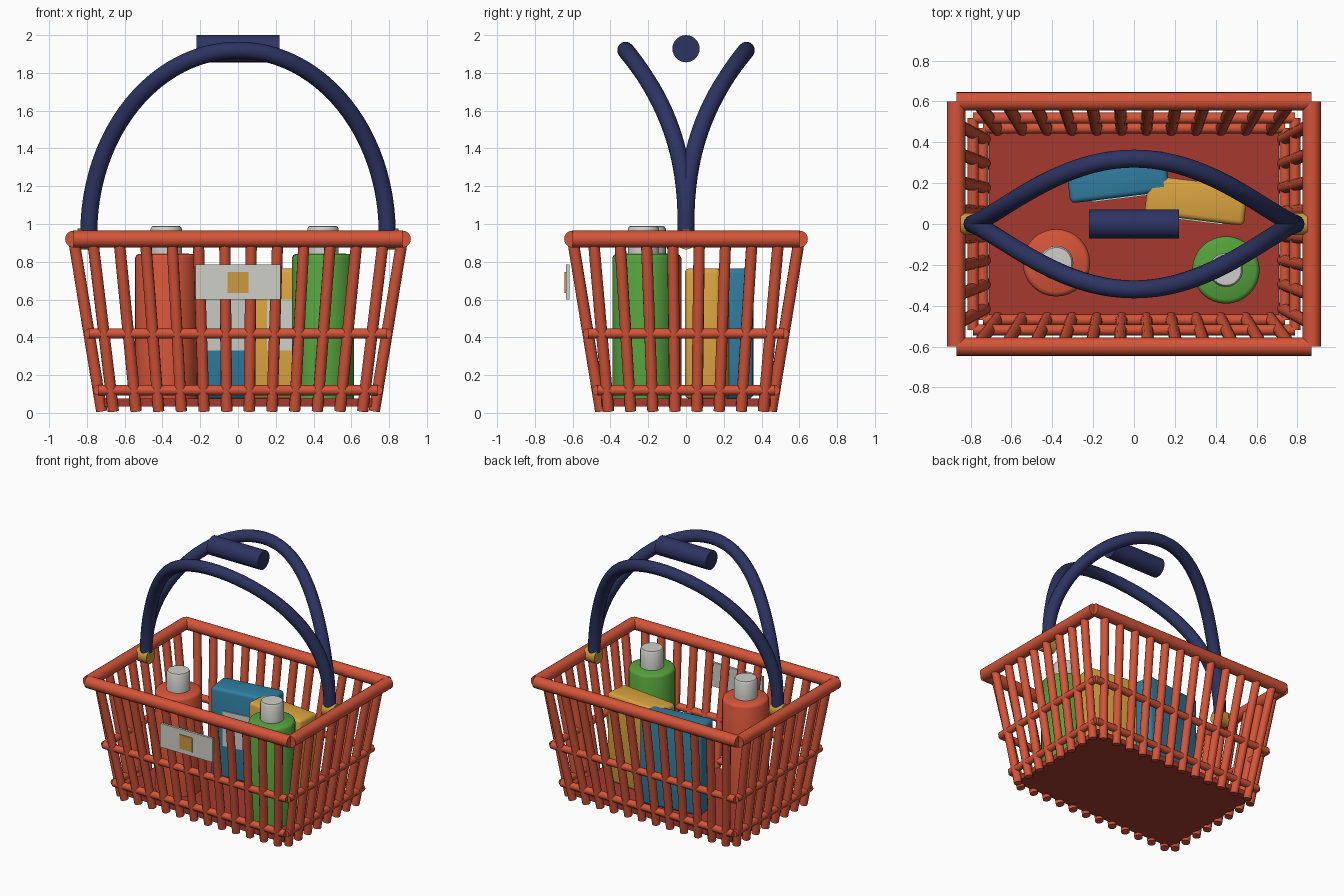
import bpy, bmesh, math
from mathutils import Matrix, Vector

cube = bpy.data.objects.get("Cube")
if cube:
    bpy.data.objects.remove(cube, do_unlink=True)


def material(name, rgb):
    m = bpy.data.materials.new(name)
    m.use_nodes = True
    m.diffuse_color = (*rgb, 1)
    m.node_tree.nodes["Principled BSDF"].inputs["Base Color"].default_value = (*rgb, 1)
    return m


RED = material("basket red", (0.66, 0.09, 0.04))
DARK = material("floor red", (0.38, 0.042, 0.028))
NAVY = material("handle navy", (0.026, 0.034, 0.12))
GOLD = material("hinge gold", (0.60, 0.32, 0.05))
WHITE = material("label white", (0.62, 0.62, 0.58))
BLUE = material("box blue", (0.03, 0.21, 0.36))
YELLOW = material("box yellow", (0.70, 0.37, 0.05))
GREEN = material("bottle green", (0.09, 0.36, 0.045))


def finish(name, bm, mat):
    mesh = bpy.data.meshes.new(name)
    bm.to_mesh(mesh)
    bm.free()
    mesh.materials.append(mat)
    ob = bpy.data.objects.new(name, mesh)
    bpy.context.collection.objects.link(ob)
    bpy.ops.object.select_all(action='DESELECT')
    ob.select_set(True)
    bpy.context.view_layer.objects.active = ob
    bpy.ops.object.shade_smooth_by_angle(angle=math.radians(40))
    return ob


def add_rod(bm, a, b, r, sides=12):
    a, b = Vector(a), Vector(b)
    d = b - a
    m = Matrix.Translation((a + b) / 2) @ d.to_track_quat('Z', 'Y').to_matrix().to_4x4()
    bmesh.ops.create_cone(bm, cap_ends=True, segments=sides, radius1=r, radius2=r,
                          depth=d.length, matrix=m)


def rods(name, pairs, r, mat, sides=12):
    bm = bmesh.new()
    for a, b in pairs:
        add_rod(bm, a, b, r, sides)
    return finish(name, bm, mat)


def block(name, loc, size, mat, turn=0, bevel=0):
    bm = bmesh.new()
    bmesh.ops.create_cube(bm, size=1, matrix=Matrix.Diagonal((*size, 1)))
    if bevel:
        bmesh.ops.bevel(bm, geom=bm.edges[:], offset=bevel, segments=3,
                        profile=0.5, affect='EDGES')
    ob = finish(name, bm, mat)
    ob.location = loc
    ob.rotation_euler.z = math.radians(turn)
    return ob


# Basket walls: half width and half depth grow with height
TOP = 0.92


def wall(z):
    t = z / TOP
    return 0.72 + 0.15 * t, 0.45 + 0.15 * t


def ring(z):
    w, d = wall(z)
    return ([((-w, s * d, z), (w, s * d, z)) for s in (-1, 1)]
            + [((s * w, -d, z), (s * w, d, z)) for s in (-1, 1)])


# Rim, two hoops and the floor
rods("rim", ring(TOP), 0.045, RED, 20)
rods("middle_hoop", ring(0.42), 0.027, RED)
rods("lower_hoop", ring(0.12), 0.027, RED)
block("floor", (0, 0, 0.055), (1.42, 0.90, 0.04), DARK)

# Slats, leaning outward to the rim
(bw, bd), (tw, td) = wall(0.01), wall(TOP)
for s, long_name, short_name in ((-1, "front_slats", "right_slats"), (1, "back_slats", "left_slats")):
    pairs = []
    for i in range(12):
        f = i / 11 * 2 - 1
        pairs.append(((0.66 * f, s * bd, 0.01), (0.77 * f, s * td, TOP)))
    rods(long_name, pairs, 0.03, RED)
    pairs = []
    for i in range(8):
        f = i / 7 * 2 - 1
        pairs.append(((s * bw, 0.41 * f, 0.01), (s * tw, 0.49 * f, TOP)))
    rods(short_name, pairs, 0.03, RED)

# Hinges
rods("hinges", [((s * 0.75, 0, TOP), (s * 0.85, 0, TOP)) for s in (-1, 1)], 0.055, GOLD, 20)


# Two bowed handles, swept tubes leaning apart
def handle(name, side):
    bm = bmesh.new()
    steps, sides, r = 48, 14, 0.045
    path = []
    for i in range(steps + 1):
        a = math.pi * i / steps
        s = math.sin(a)
        path.append(Vector((-0.79 * math.cos(a), side * 0.32 * s ** 2.5, 0.95 + 0.97 * s)))
    loops = []
    for i, p in enumerate(path):
        t = (path[min(i + 1, steps)] - path[max(i - 1, 0)]).normalized()
        u = t.cross(Vector((0, 1, 0))).normalized()
        v = t.cross(u)
        angles = [2 * math.pi * k / sides for k in range(sides)]
        loops.append([bm.verts.new(p + r * (u * math.cos(k) + v * math.sin(k))) for k in angles])
    for a, b in zip(loops, loops[1:]):
        for k in range(sides):
            n = (k + 1) % sides
            bm.faces.new((a[k], a[n], b[n], b[k]))
    bm.faces.new(loops[0])
    bm.faces.new(loops[-1])
    bmesh.ops.recalc_face_normals(bm, faces=bm.faces[:])
    finish(name, bm, NAVY)


handle("front_handle", -1)
handle("back_handle", 1)
rods("grip", [((-0.22, 0, 1.928), (0.22, 0, 1.928))], 0.072, NAVY, 28)

# Front sign with a gold square
block("sign", (0, -0.626, 0.692), (0.45, 0.018, 0.185), WHITE)
block("sign_square", (0, -0.638, 0.69), (0.11, 0.009, 0.11), GOLD)


# Groceries: bottles turned from a profile
def lathe(name, x, y, profile, mat):
    bm = bmesh.new()
    verts = [bm.verts.new((r, 0, z)) for r, z in profile]
    edges = [bm.edges.new(e) for e in zip(verts, verts[1:])]
    bmesh.ops.spin(bm, geom=verts + edges, axis=(0, 0, 1), cent=(0, 0, 0),
                   steps=32, angle=2 * math.pi)
    bmesh.ops.remove_doubles(bm, verts=bm.verts[:], dist=0.0005)
    bmesh.ops.recalc_face_normals(bm, faces=bm.faces[:])
    finish(name, bm, mat).location = (x, y, 0)


BODY = [(0, 0.075), (0.165, 0.075), (0.165, 0.82), (0.158, 0.835), (0.145, 0.842), (0, 0.845)]
CAP = [(0, 0.84), (0.083, 0.84), (0.083, 0.975), (0.075, 0.988), (0, 0.99)]
for name, x, y, mat in (("red", -0.38, -0.19, RED), ("green", 0.45, -0.225, GREEN)):
    lathe(name + "_bottle", x, y, BODY, mat)
    lathe(name + "_bottle_cap", x, y, CAP, WHITE)

# Boxes with white front labels
for name, x, y, turn, depth, mat in (("blue", -0.08, 0.23, 7, 0.20, BLUE),
                                     ("yellow", 0.305, 0.115, -7, 0.19, YELLOW)):
    block(name + "_box", (x, y, 0.42), (0.49, depth, 0.69), mat, turn, 0.025)
    off = Matrix.Rotation(math.radians(turn), 3, 'Z') @ Vector((0, -depth / 2 - 0.003, 0))
    block(name + "_box_label", (x + off.x, y + off.y, 0.465), (0.28, 0.009, 0.27), WHITE, turn)
